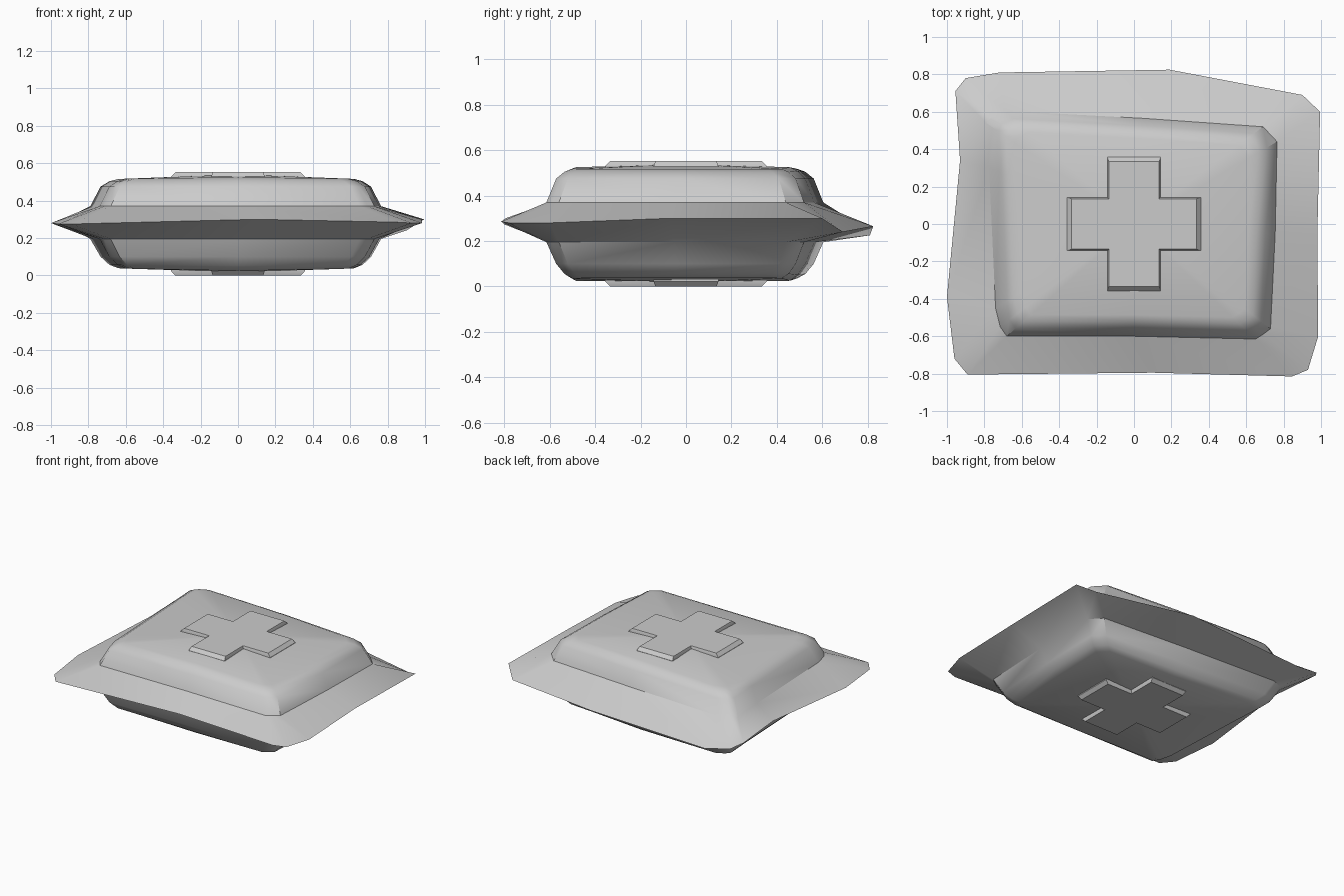
import bpy, bmesh, math
from mathutils import Vector

if "Cube" in bpy.data.objects:
    bpy.data.objects.remove(bpy.data.objects["Cube"], do_unlink=True)

grey = bpy.data.materials.new("wrapper grey")
grey.use_nodes = True
colour = (0.6, 0.6, 0.6, 1)
grey.diffuse_color = colour
grey.node_tree.nodes["Principled BSDF"].inputs["Base Color"].default_value = colour


def finish(name, bm, angle):
    """Turn a bmesh into a named, shaded object."""
    bmesh.ops.recalc_face_normals(bm, faces=bm.faces)
    mesh = bpy.data.meshes.new(name)
    bm.to_mesh(mesh)
    bm.free()
    mesh.materials.append(grey)
    obj = bpy.data.objects.new(name, mesh)
    bpy.context.collection.objects.link(obj)
    bpy.ops.object.select_all(action="DESELECT")
    obj.select_set(True)
    bpy.context.view_layer.objects.active = obj
    bpy.ops.object.shade_smooth_by_angle(angle=math.radians(angle))
    return obj


def bridge(bm, lower, upper):
    """Join two closed loops of vertices with quads."""
    for i in range(len(lower)):
        j = (i + 1) % len(lower)
        bm.faces.new((lower[i], lower[j], upper[j], upper[i]))


# Crumpled seal edge (x, y, z) paired with the pouch outline (x, y)
outline = [
    ((-.955, .71, .29), (-.79, .54)),
    ((-.9, .78, .26), (-.76, .575)),
    ((-.72, .81, .225), (-.69, .605)),
    ((.19, .825, .265), (.05, .565)),
    ((.9, .69, .24), (.69, .52)),
    ((.995, .6, .3), (.765, .44)),
    ((.98, -.07, .3), (.755, -.05)),
    ((.985, -.6, .28), (.73, -.56)),
    ((.93, -.78, .28), (.69, -.59)),
    ((.845, -.815, .285), (.65, -.615)),
    ((.1, -.795, .3), (0, -.6)),
    ((-.89, -.805, .275), (-.68, -.6)),
    ((-.96, -.72, .275), (-.715, -.55)),
    ((-1, -.39, .28), (-.74, -.45)),
    ((-.93, .34, .3), (-.775, .3)),
]

# Wrapper: seal rim, then rounded pouch walls and a slightly domed cap per side
bm = bmesh.new()
rim = [bm.verts.new(edge) for edge, joint in outline]
sides = {
    "top": (.37, .475, .525, .54, -.015),
    "bottom": (.195, .1, .025, .018, .022),
}
for seam, shoulder, crown, centre, droop in sides.values():
    previous = rim
    for scale, z, sag in ((1, seam, 0), (.93, shoulder, 0),
                          (.87, (shoulder + 2 * crown) / 3, droop / 2),
                          (.81, crown, droop)):
        ring = []
        for edge, (x, y) in outline:
            ring.append(bm.verts.new((x * scale, y * scale, z + sag * x * x)))
        bridge(bm, previous, ring)
        previous = ring
    middle = bm.verts.new((0, 0, centre))
    for a, b in zip(previous, previous[1:] + previous[:1]):
        bm.faces.new((a, b, middle))
finish("wrapper", bm, 38)


# Raised cross on each face, with sloping sides
def cross_loop(bm, reach, half, z):
    corner = [(reach, -half), (reach, half), (half, half)]
    verts = []
    for turn in range(4):
        for x, y in corner:
            for _ in range(turn):
                x, y = -y, x
            verts.append(bm.verts.new((x, y, z)))
    return verts


for name, base, face in (("top_cross", .5, .552), ("bottom_cross", .05, 0)):
    bm = bmesh.new()
    foot = cross_loop(bm, .357, .143, base)
    edge = cross_loop(bm, .357, .143, base + (face - base) * .55)
    lip = cross_loop(bm, .335, .135, face)
    bridge(bm, foot, edge)
    bridge(bm, edge, lip)
    bm.faces.new(lip)
    bm.faces.new(foot)
    finish(name, bm, 30)
